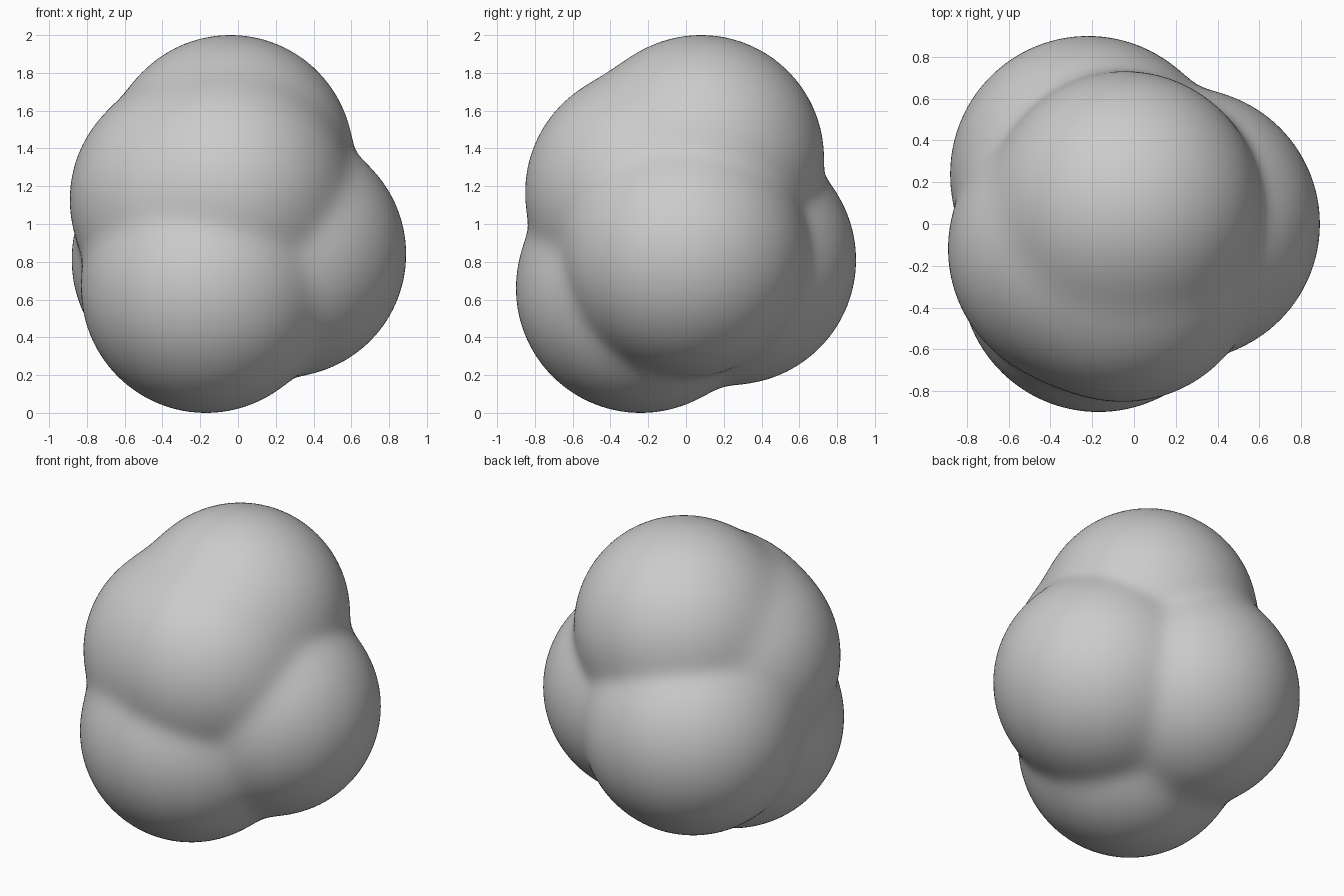
import bpy, bmesh, math
from mathutils import Vector

if "Cube" in bpy.data.objects:
    bpy.data.objects.remove(bpy.data.objects["Cube"])

# Lobes: centre and radius of each rounded lump
LOBES = [
    ((-0.04, 0.08, 1.35), 0.65),    # top
    ((0.24, 0.00, 0.84), 0.65),     # right
    ((-0.17, -0.24, 0.66), 0.66),   # lower front
    ((-0.22, 0.24, 0.81), 0.66),    # back left
    ((-0.05, -0.20, 1.17), 0.65),   # upper front
    ((-0.24, -0.12, 1.13), 0.65),   # left
]
CORE = Vector((-0.08, -0.02, 1.02))
BLEND = 0.03


def reach(direction):
    """Distance from the core to the softly blended outer surface."""
    hits = []
    for centre, radius in LOBES:
        offset = Vector(centre) - CORE
        along = offset.dot(direction)
        hits.append(along + math.sqrt(max(0.0, along ** 2 - offset.length_squared + radius ** 2)))
    far = max(hits)
    return far + BLEND * math.log(sum(math.exp((h - far) / BLEND) for h in hits))


# Lumpy body: a fine sphere pushed outwards to the lobes
bm = bmesh.new()
bmesh.ops.create_icosphere(bm, subdivisions=6, radius=1.0)
for v in bm.verts:
    d = v.co.normalized()
    v.co = CORE + d * reach(d)
for f in bm.faces:
    f.smooth = True
mesh = bpy.data.meshes.new("lumpy_body")
bm.to_mesh(mesh)
bm.free()

grey = bpy.data.materials.new("light grey")
grey.diffuse_color = (0.6, 0.6, 0.6, 1.0)
grey.use_nodes = True
grey.node_tree.nodes["Principled BSDF"].inputs["Base Color"].default_value = grey.diffuse_color
mesh.materials.append(grey)
body = bpy.data.objects.new("lumpy_body", mesh)
bpy.context.collection.objects.link(body)
